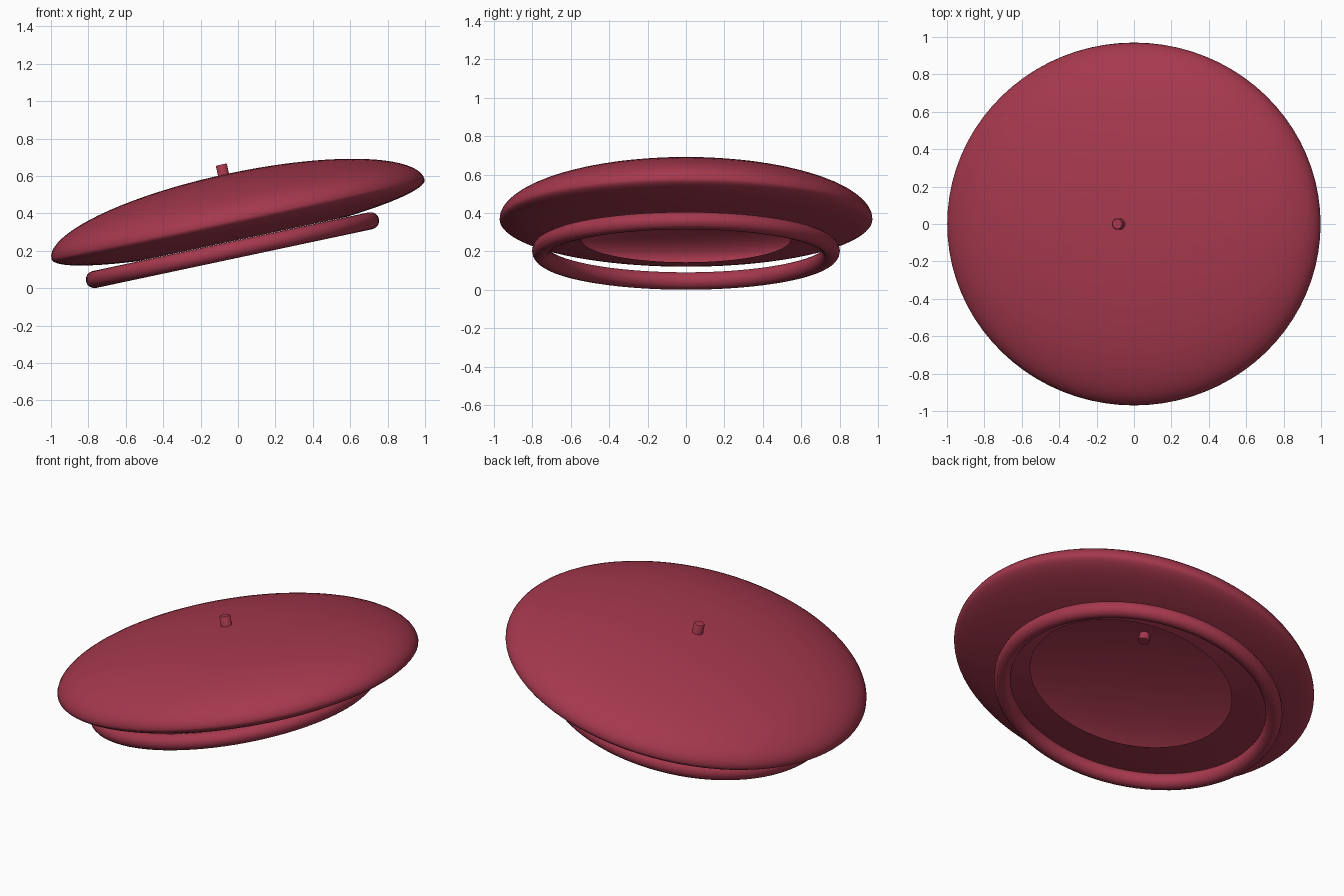
import bpy, bmesh, math
from mathutils import Matrix

if "Cube" in bpy.data.objects:
    bpy.data.objects.remove(bpy.data.objects["Cube"])

TILT = Matrix.Rotation(math.radians(-12), 4, 'Y')   # whole hat leans up to +x
SEG = 80

felt = bpy.data.materials.new("crimson_felt")
felt.diffuse_color = (0.38, 0.04, 0.075, 1)
felt.use_nodes = True
felt.node_tree.nodes["Principled BSDF"].inputs["Base Color"].default_value = felt.diffuse_color


def lathe(name, profile, centre, scale=(1, 1), closed=False):
    """Revolve (radius, height) points about the tilted hat axis."""
    bm = bmesh.new()
    rings = []
    for r, h in profile:
        if r < 1e-6:
            rings.append([bm.verts.new((centre, 0, h))])
            continue
        rings.append([bm.verts.new((centre + r * scale[0] * math.cos(2 * math.pi * i / SEG),
                                    r * scale[1] * math.sin(2 * math.pi * i / SEG), h))
                      for i in range(SEG)])
    pairs = list(zip(rings, rings[1:]))
    if closed:
        pairs.append((rings[-1], rings[0]))
    for a, b in pairs:
        for i in range(SEG):
            j = (i + 1) % SEG
            if len(a) == 1:
                bm.faces.new((a[0], b[j], b[i]))
            elif len(b) == 1:
                bm.faces.new((a[i], a[j], b[0]))
            else:
                bm.faces.new((a[i], a[j], b[j], b[i]))
    bmesh.ops.recalc_face_normals(bm, faces=bm.faces)
    bm.transform(TILT)
    me = bpy.data.meshes.new(name)
    bm.to_mesh(me)
    bm.free()
    me.materials.append(felt)
    ob = bpy.data.objects.new(name, me)
    bpy.context.collection.objects.link(ob)
    bpy.context.view_layer.objects.active = ob
    ob.select_set(True)
    bpy.ops.object.shade_smooth_by_angle(angle=math.radians(40))
    ob.select_set(False)
    return ob


# Crown: domed top, shallower underside, hollow with an opening below
N = 20
crown = [(math.cos(math.pi / 2 * (1 - i / N)), 0.36 + 0.25 * math.sin(math.pi / 2 * (1 - i / N)))
         for i in range(N + 1)]
open_angle = math.acos(0.56)
crown += [(math.cos(open_angle * i / 14), 0.36 - 0.13 * math.sin(open_angle * i / 14))
          for i in range(1, 15)]
lathe("crown", crown, 0.0765, (1.02, 0.97))

# Headband: rolled tube just under the crown
band = [(0.755 + 0.046 * math.cos(2 * math.pi * i / 16), 0.205 + 0.046 * math.sin(2 * math.pi * i / 16))
        for i in range(16)]
lathe("headband", band, 0.0135, closed=True)

# Little stalk through the top of the crown
stalk = [(0, 0.565), (0.03, 0.565), (0.03, 0.66), (0.026, 0.665), (0, 0.665)]
lathe("stalk", stalk, 0.05)
